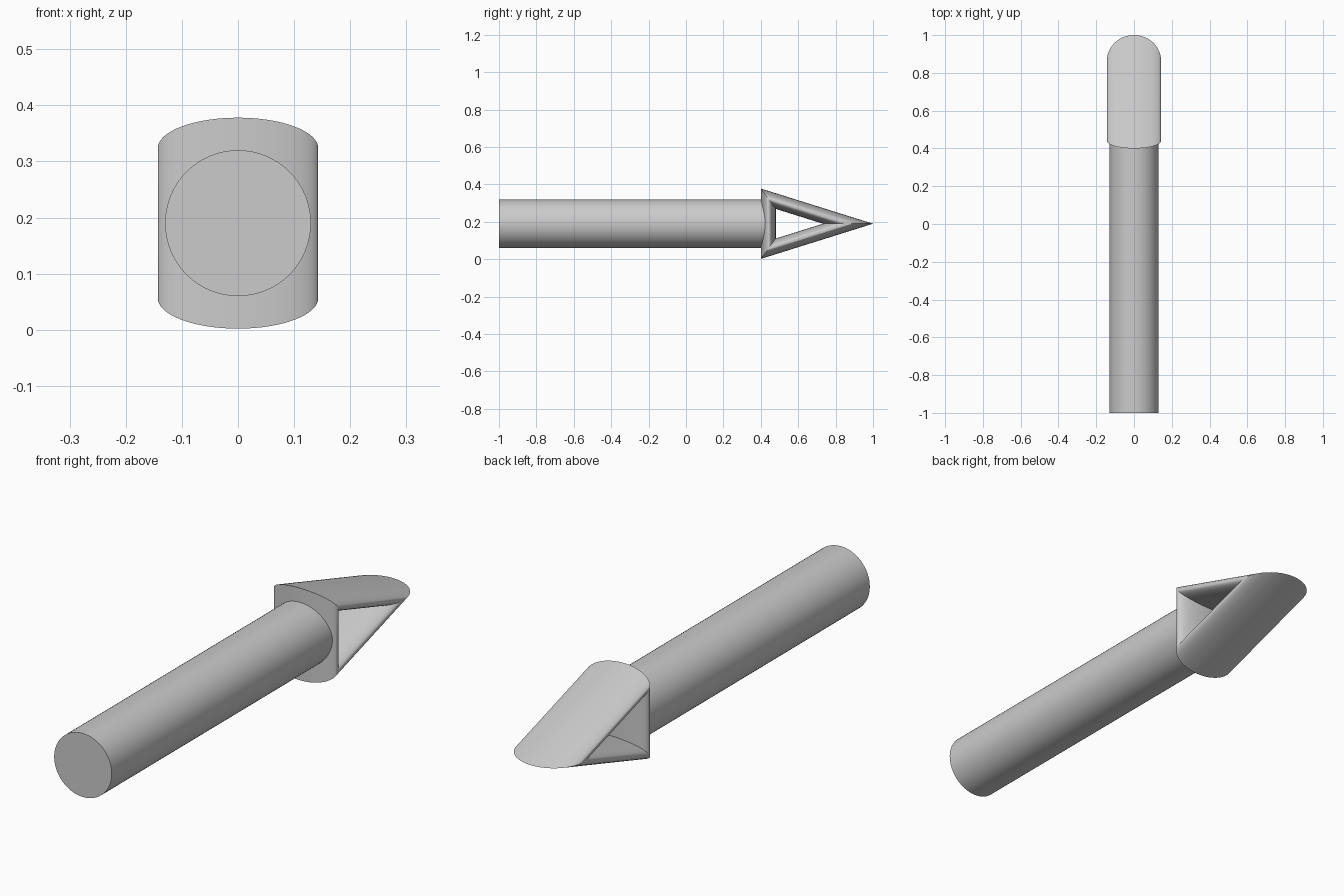
import bpy, bmesh, math

old = bpy.data.objects.get("Cube")
if old:
    bpy.data.objects.remove(old)

MID_Z = 0.19          # height of the long axis
SHAFT_R = 0.13
BASE_Y, TIP_Y, HALF_H = 0.40, 1.0, 0.188   # outer triangle of the head
BAR_W, BAR_T = 0.143, 0.04                 # half width, half thickness of a bar
SIDES = 64

grey = bpy.data.materials.new("light grey")
grey.use_nodes = True
colour = (0.6, 0.6, 0.6, 1)
grey.diffuse_color = colour
grey.node_tree.nodes["Principled BSDF"].inputs["Base Color"].default_value = colour


def finish(obj):
    obj.data.materials.append(grey)
    bpy.ops.object.select_all(action='DESELECT')
    obj.select_set(True)
    bpy.context.view_layer.objects.active = obj
    bpy.ops.object.shade_smooth_by_angle(angle=math.radians(30))


# Shaft: a round rod that ends inside the base bar of the head
shaft_end = BASE_Y + BAR_T
bpy.ops.mesh.primitive_cylinder_add(
    vertices=SIDES, radius=SHAFT_R, depth=shaft_end + 1,
    location=(0, (shaft_end - 1) / 2, MID_Z), rotation=(math.pi / 2, 0, 0))
shaft = bpy.context.object
shaft.name = "shaft"
finish(shaft)


# Head: an elliptical bar swept round a triangle with mitred corners
def inset_corners(d):
    """Corners of the triangle after moving every side inward by d."""
    slope = math.atan2(HALF_H, TIP_Y - BASE_Y)
    tip = TIP_Y - d / math.sin(slope)
    base = BASE_Y + d
    h = (tip - base) * math.tan(slope)
    return [(base, -h), (tip, 0), (base, h)]


bm = bmesh.new()
rings = []
for i in range(SIDES):
    t = 2 * math.pi * i / SIDES
    x = BAR_W * math.sin(t)
    corners = inset_corners(BAR_T * (1 - math.cos(t)))
    rings.append([bm.verts.new((x, y, MID_Z + z)) for y, z in corners])
for i in range(SIDES):
    a, b = rings[i], rings[(i + 1) % SIDES]
    for k in range(3):
        n = (k + 1) % 3
        bm.faces.new((a[k], a[n], b[n], b[k]))
bmesh.ops.recalc_face_normals(bm, faces=bm.faces)
mesh = bpy.data.meshes.new("arrow_head")
bm.to_mesh(mesh)
bm.free()
head = bpy.data.objects.new("arrow_head", mesh)
bpy.context.collection.objects.link(head)
finish(head)
